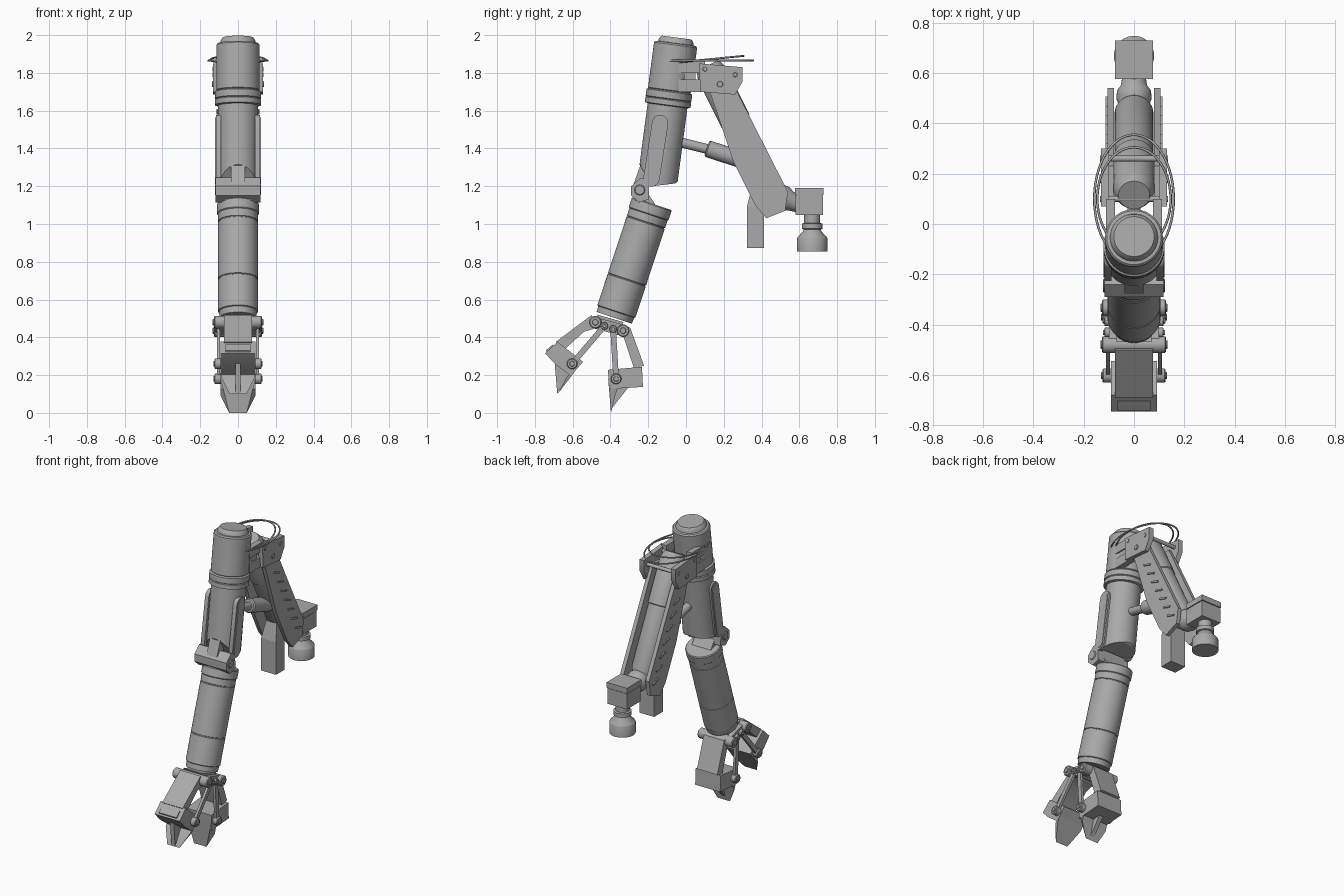
import bpy, bmesh, math
from mathutils import Vector

default = bpy.data.objects.get("Cube")
if default:
    bpy.data.objects.remove(default)

grey = bpy.data.materials.new("machine_grey")
grey.use_nodes = True
grey.diffuse_color = (0.4, 0.4, 0.4, 1)
grey.node_tree.nodes["Principled BSDF"].inputs["Base Color"].default_value = (0.4, 0.4, 0.4, 1)
parts = []


def finish(name, bm):
    bmesh.ops.recalc_face_normals(bm, faces=bm.faces)
    mesh = bpy.data.meshes.new(name)
    bm.to_mesh(mesh)
    bm.free()
    mesh.materials.append(grey)
    ob = bpy.data.objects.new(name, mesh)
    bpy.context.collection.objects.link(ob)
    parts.append(ob)
    return ob


def lathe(name, start, end, profile, segments=32, cuts=()):
    """Turn (distance, radius) pairs around the line start-end; cuts trim the result."""
    start, end = Vector(start), Vector(end)
    turn = Vector((0, 0, 1)).rotation_difference(end - start)
    bm = bmesh.new()
    rings = []
    for d, r in profile:
        angles = [2 * math.pi * i / segments for i in range(segments)]
        rings.append([bm.verts.new(start + turn @ Vector((r * math.cos(a), r * math.sin(a), d)))
                      for a in angles])
    for a, b in zip(rings, rings[1:]):
        for i in range(segments):
            j = (i + 1) % segments
            bm.faces.new((a[i], a[j], b[j], b[i]))
    bm.faces.new(rings[0])
    bm.faces.new(rings[-1])
    for co, no in cuts:
        bmesh.ops.bisect_plane(bm, geom=bm.verts[:] + bm.edges[:] + bm.faces[:],
                               plane_co=co, plane_no=no, clear_outer=True)
        bmesh.ops.holes_fill(bm, edges=bm.edges[:], sides=0)
    return finish(name, bm)


def rod(name, start, end, r, segments=24):
    length = (Vector(end) - Vector(start)).length
    return lathe(name, start, end, [(0, r * .85), (r * .15, r), (length - r * .15, r), (length, r * .85)],
                 segments)


def pin(name, y, z, half, r):
    return rod(name, (-half, y, z), (half, y, z), r)


def prism(name, outline, x0, x1, narrow=None):
    """Extrude a (y, z) outline across x; narrow scales x at chosen corners."""
    bm = bmesh.new()
    sides = []
    for x in (x0, x1):
        sides.append([bm.verts.new((x * (narrow or {}).get(i, 1), y, z))
                      for i, (y, z) in enumerate(outline)])
    a, b = sides
    bm.faces.new(a)
    bm.faces.new(b)
    for i in range(len(a)):
        j = (i + 1) % len(a)
        bm.faces.new((a[i], a[j], b[j], b[i]))
    return finish(name, bm)


def pair(name, outline, x0, x1):
    prism("left_" + name, outline, x0, x1)
    prism("right_" + name, outline, -x1, -x0)


def stadium(a, b, r, steps=8):
    a, b = Vector(a), Vector(b)
    base = math.atan2(b.y - a.y, b.x - a.x)
    pts = []
    for centre, offset in ((b, -math.pi / 2), (a, math.pi / 2)):
        for i in range(steps + 1):
            t = base + offset + math.pi * i / steps
            pts.append((centre.x + r * math.cos(t), centre.y + r * math.sin(t)))
    return pts


def rect(y0, y1, z0, z1):
    return [(y0, z0), (y1, z0), (y1, z1), (y0, z1)]


# Upper housing, trimmed below for the elbow
lathe("upper_housing", (0, -.05, 1.987), (0, -.157, 1.18),
      [(0, .08), (.012, .09), (.03, .095), (.032, .108), (.04, .115), (.28, .115), (.284, .111),
       (.29, .122), (.325, .122), (.329, .117), (.333, .122), (.36, .122), (.364, .106), (.83, .106)],
      48, [((0, -.243, 1.31), (0, -.87, -.5)), ((0, -.18, 1.2), (0, .12, -1)),
           ((0, -.05, 1.22), (0, .6, -.8))])
pair("side_panel", stadium((-.137, 1.535), (-.183, 1.24), .043), .09, .117)
pair("panel_inset", stadium((-.137, 1.535), (-.183, 1.24), .03), .117, .121)

# Elbow
prism("elbow_block", [(-.29, 1.2), (-.24, 1.245), (-.2, 1.23), (-.195, 1.13), (-.25, 1.115),
                      (-.29, 1.15)], -.118, .118)
prism("elbow_link", [(-.285, 1.19), (-.235, 1.33), (-.19, 1.32), (-.215, 1.2)], -.038, .038)
prism("elbow_neck", [(-.28, 1.16), (-.2, 1.16), (-.14, 1.07), (-.25, 1.08)], -.07, .07)
pin("elbow_pin", -.245, 1.18, .123, .028)

# Lower housing with grooves
lathe("lower_housing", (0, -.18, 1.108), (0, -.38, .503),
      [(0, .106), (.006, .111), (.055, .111), (.06, .106), (.1, .106), (.102, .102), (.106, .102),
       (.108, .106), (.42, .106), (.422, .102), (.426, .102), (.428, .106), (.6, .106),
       (.604, .1), (.637, .098)], 48)

# Gripper base and pivots
pair("gripper_cheek", stadium((-.475, .475), (-.34, .438), .03), .07, .1)
prism("gripper_core", [(-.47, .52), (-.33, .48), (-.37, .43), (-.45, .455)], -.07, .07)
for label, y, z, half, r in (("front_knuckle", -.48, .48, .128, .033), ("rear_knuckle", -.333, .435, .128, .033),
                             ("front_link_pin", -.432, .46, .118, .02), ("rear_link_pin", -.386, .445, .118, .02),
                             ("front_claw_pin", -.603, .26, .125, .028), ("rear_claw_pin", -.37, .18, .125, .028)):
    pin(label, y, z, half, r)
    pin(label + "_core", y, z, half + .006, r * .5)

# Front finger
prism("front_finger_arm", [(-.5, .518), (-.69, .375), (-.65, .33), (-.54, .43), (-.47, .45)], -.075, .075)
prism("front_claw_block", [(-.68, .377), (-.545, .27), (-.61, .196), (-.692, .258), (-.746, .315)], -.092, .092)
prism("front_claw_blade", [(-.56, .26), (-.61, .19), (-.68, .1), (-.632, .19)], -.09, .09, {2: .5})
prism("front_claw_rib", [(-.6, .22), (-.682, .105), (-.695, .262)], -.014, .014)
prism("front_claw_lip", [(-.738, .323), (-.7, .355), (-.704, .363), (-.742, .331)], -.065, .065)

# Rear finger
prism("rear_finger_arm", [(-.345, .475), (-.295, .45), (-.222, .25), (-.275, .235), (-.33, .4)], -.075, .075)
prism("rear_claw_block", [(-.413, .228), (-.233, .244), (-.228, .138), (-.31, .132), (-.407, .127)], -.092, .092)
prism("rear_claw_blade", [(-.412, .18), (-.397, 0), (-.375, .09), (-.36, .14)], -.092, .092, {1: .5})
prism("rear_claw_rib", [(-.4, .13), (-.396, .02), (-.305, .135)], -.014, .014)
pair("front_link", stadium((-.432, .46), (-.603, .26), .015), .095, .112)
pair("rear_link", stadium((-.386, .445), (-.37, .18), .015), .095, .112)

# Shoulder bracket
pair("shoulder_bracket", [(.07, 1.85), (.3, 1.83), (.3, 1.755), (.26, 1.685), (.075, 1.7)], .1, .132)
pair("upper_prong", rect(-.04, .1, 1.8, 1.86), .075, .112)
pair("lower_prong", rect(-.04, .1, 1.7, 1.765), .075, .112)
pair("prong_web", rect(-.01, .05, 1.72, 1.84), .08, .104)
pin("shoulder_pin", .18, 1.74, .138, .016)
for y, z in ((.1, 1.82), (.26, 1.79)):
    pin("bracket_bolt", y, z, .136, .012)

# Rear arm: plates around a cylinder
pair("arm_plate", [(.1, 1.78), (.23, 1.78), (.54, 1.17), (.525, 1.07), (.425, 1.03), (.365, 1.1),
                   (.25, 1.33)], .08, .106)
lathe("arm_cylinder", (0, .115, 1.84), (0, .47, 1.13),
      [(0, .062), (.02, .072), (.05, .082), (.33, .082), (.334, .077), (.73, .077), (.78, .06)], 40)
for i in range(7):
    y, z = .22 + .037 * i, 1.6 - .075 * i
    pair("arm_slat", [(y, z), (y + .06, z - .02), (y + .064, z - .01), (y + .004, z + .01)], .106, .113)

# Actuator between upper housing and rear arm
rod("actuator_rod", (0, -.06, 1.44), (0, .16, 1.385), .026)
rod("actuator_barrel", (0, .11, 1.4), (0, .34, 1.325), .045)

# Hanging box
prism("hanging_box", rect(.322, .413, .873, 1.09), -.055, .055)
prism("hanging_box_mount", [(.322, 1.09), (.413, 1.09), (.43, 1.2), (.35, 1.2)], -.055, .055, {2: .7, 3: .7})

# Wrist and tool
lathe("wrist_joint", (0, .47, 1.15), (0, .6, 1.105),
      [(0, .06), (.03, .07), (.06, .068), (.085, .052), (.135, .045)])
prism("wrist_box", rect(.58, .725, 1.047, 1.15), -.072, .072)
prism("wrist_box_lid", rect(.576, .729, 1.154, 1.19), -.075, .075)
prism("wrist_box_seam", rect(.584, .721, 1.14, 1.16), -.068, .068)
lathe("tool_bell", (0, .668, 1.05), (0, .668, .855),
      [(0, .042), (.045, .042), (.048, .055), (.075, .055), (.078, .045), (.09, .05), (.118, .076),
       (.125, .08), (.195, .08)], 40)

# Looped hoses
for label, width, reach, z, back in (("outer_hose", .158, .255, 1.865, 0), ("inner_hose", .146, .205, 1.87, .02)):
    data = bpy.data.curves.new(label, "CURVE")
    data.dimensions = "3D"
    data.bevel_depth = .005
    data.bevel_resolution = 2
    data.use_fill_caps = True
    path = data.splines.new("POLY")
    path.points.add(40)
    for i, p in enumerate(path.points):
        t = -2.4 + 4.8 * i / 40
        p.co = (width * math.sin(t), .1 + reach * math.cos(t), z + back * math.cos(t), 1)
    data.materials.append(grey)
    bpy.context.collection.objects.link(bpy.data.objects.new(label, data))

# Smooth round surfaces, keep edges sharp
bpy.ops.object.select_all(action="DESELECT")
for ob in parts:
    ob.select_set(True)
bpy.context.view_layer.objects.active = parts[0]
bpy.ops.object.shade_smooth_by_angle(angle=math.radians(32))
